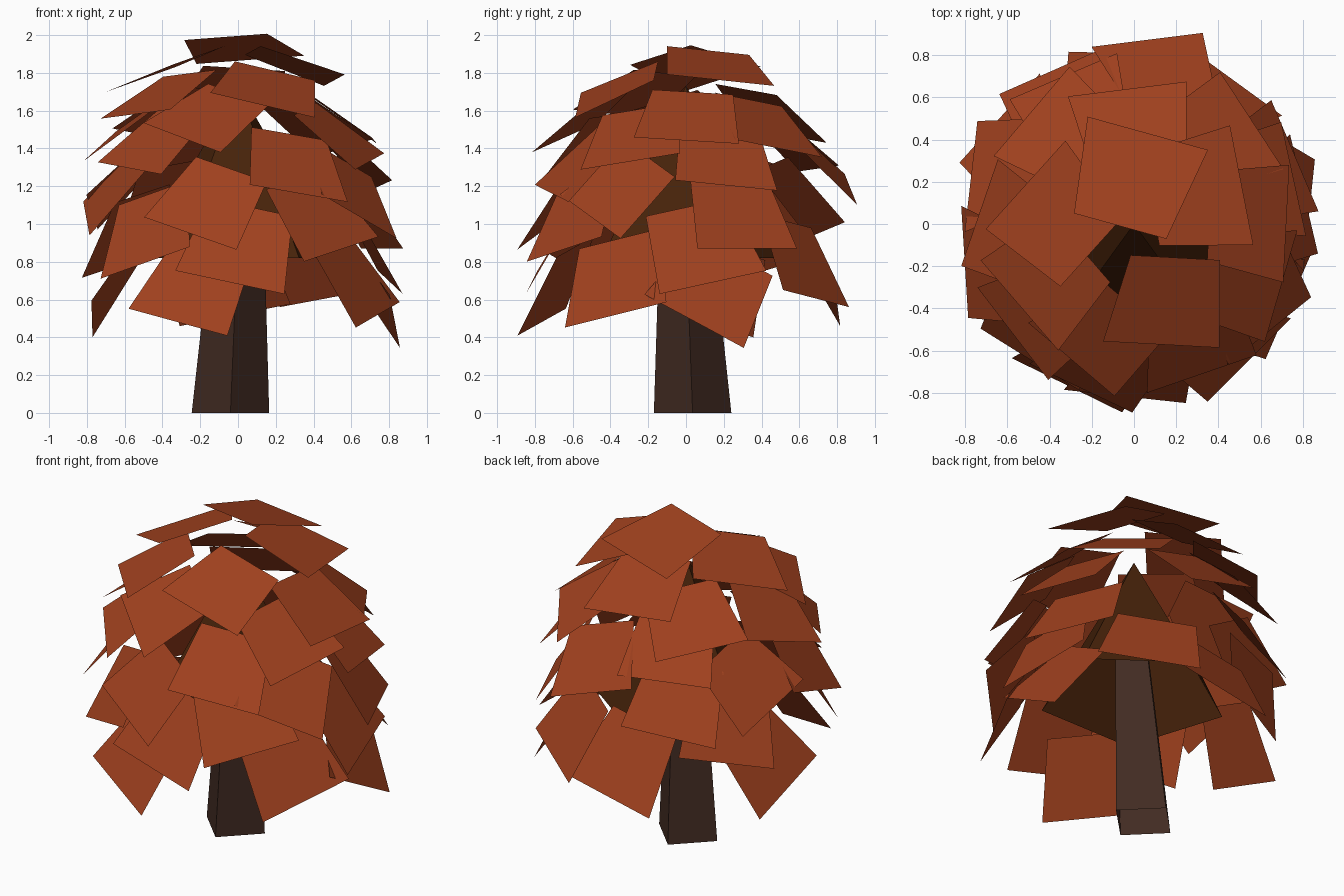
import bpy
import bmesh
from math import radians, sin, cos
from mathutils import Matrix, Vector

cube = bpy.data.objects.get("Cube")
if cube:
    bpy.data.objects.remove(cube, do_unlink=True)


def make_material(name, color):
    mat = bpy.data.materials.new(name)
    mat.use_nodes = True
    mat.diffuse_color = (*color, 1)
    mat.node_tree.nodes["Principled BSDF"].inputs["Base Color"].default_value = (*color, 1)
    return mat


def add_object(name, bm, mat):
    mesh = bpy.data.meshes.new(name)
    bm.to_mesh(mesh)
    bm.free()
    mesh.materials.append(mat)
    obj = bpy.data.objects.new(name, mesh)
    bpy.context.collection.objects.link(obj)
    return obj


def open_prism(name, sides, bottom, top, turn, mat):
    """Open shell between two (x, y, z, radius) rings; a zero top radius makes a cone."""
    bm = bmesh.new()
    rings = []
    for x, y, z, radius in (bottom, top):
        ring = []
        for i in range(sides):
            a = radians(turn + 360 * i / sides)
            ring.append(bm.verts.new((x + radius * cos(a), y + radius * sin(a), z)))
        rings.append(ring)
    low, high = rings
    for i in range(sides):
        j = (i + 1) % sides
        bm.faces.new((low[i], low[j], high[j], high[i]))
    bmesh.ops.remove_doubles(bm, verts=bm.verts[:], dist=0.0001)
    return add_object(name, bm, mat)


leaf_mat = make_material("rust leaf", (0.35, 0.052, 0.013))
core_mat = make_material("dark olive brown", (0.062, 0.016, 0.003))
bark_mat = make_material("dark bark", (0.053, 0.024, 0.016))

# Trunk and inner crown, both open underneath
open_prism("trunk", 4, (-0.04, 0.035, 0, 0.205), (0.01, -0.01, 1.2, 0.122), 0, bark_mat)
open_prism("crown_core", 5, (0, 0, 0.82, 0.55), (0, 0, 1.73, 0), 18, core_mat)

# Leaves: azimuth, radius, height of centre, clockwise spin
LEAVES = [
    # bottom tier
    (-108, 0.71, 0.68, 16), (-89, 0.7, 0.89, 14), (-31, 0.71, 0.72, -15),
    (12, 0.72, 0.66, 33), (6, 0.7, 0.89, -14), (59, 0.71, 0.81, 10),
    (95, 0.69, 0.72, 13), (168, 0.66, 0.69, -22),
    # lower middle tier
    (-133, 0.69, 0.98, -20), (-102, 0.69, 1.12, 22), (-54, 0.72, 1.05, -16),
    (-30, 0.69, 1.19, 32), (23, 0.7, 1.06, 0), (121, 0.69, 1.14, 12),
    (146, 0.69, 0.97, 15), (157, 0.67, 1.22, -25), (199, 0.69, 1.19, 24),
    # upper middle tier
    (-62, 0.63, 1.32, 13), (-135, 0.61, 1.44, 10), (18, 0.63, 1.36, 8),
    (80, 0.73, 1.33, -24), (117, 0.61, 1.44, 5),
    # shoulder tier
    (-106, 0.54, 1.57, 29), (-27, 0.59, 1.47, -14), (2, 0.54, 1.57, 6),
    (46, 0.57, 1.53, 16), (128, 0.54, 1.59, -14), (184, 0.57, 1.53, 28),
    (212, 0.47, 1.69, -10),
    # top
    (-66, 0.4, 1.72, 30), (27, 0.33, 1.84, 17), (176, 0.36, 1.83, 40),
    (90, 0.44, 1.72, -8), (90, 0.21, 1.93, 16),
]

bm = bmesh.new()
for azimuth, radius, z, spin in LEAVES:
    a = radians(azimuth)
    h = max(z - 0.85, 0) / 1.12
    tilt = radians(30 + 47 * h ** 1.45)
    right = Vector((-sin(a), cos(a), 0))
    normal = Vector((cos(a) * cos(tilt), sin(a) * cos(tilt), sin(tilt)))
    frame = Matrix((right, normal.cross(right), normal)).transposed()
    frame = frame @ Matrix.Rotation(radians(-spin), 3, "Z")
    centre = Vector((radius * cos(a), radius * sin(a), z))
    # Leaves are a little smaller around the middle of the crown
    size = 1 - 0.3 * h * (1 - h)
    # Trapezoid with the wider edge hanging outwards
    corners = [(-0.3, -0.24, 0), (0.3, -0.24, 0), (0.23, 0.24, 0), (-0.23, 0.24, 0)]
    bm.faces.new([bm.verts.new(centre + frame @ (Vector(c) * size)) for c in corners])
add_object("leaves", bm, leaf_mat)
